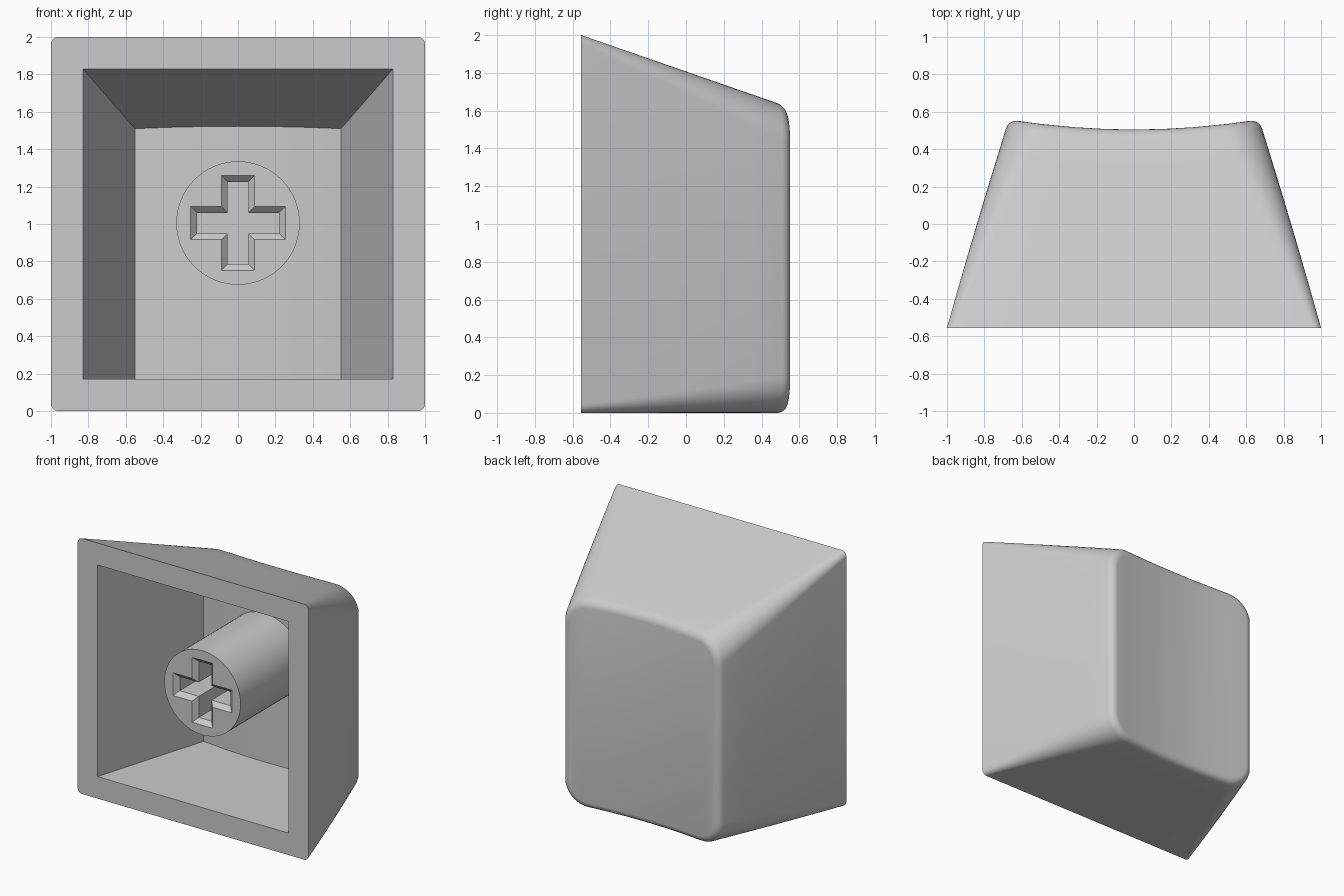
import bpy, bmesh, math
from mathutils import Matrix

cube = bpy.data.objects.get("Cube")
if cube:
    bpy.data.objects.remove(cube, do_unlink=True)

FRONT, BACK = -0.555, 0.555
TAPER_X, TAPER_Z = 0.298, 0.347
DISH = 0.122          # curvature of the concave face
STEM_Z = 1.005

grey = bpy.data.materials.new("light grey plastic")
grey.use_nodes = True
grey.diffuse_color = (0.6, 0.6, 0.6, 1)
grey.node_tree.nodes["Principled BSDF"].inputs["Base Color"].default_value = (0.6, 0.6, 0.6, 1)


def make_object(name, bm):
    bmesh.ops.recalc_face_normals(bm, faces=bm.faces)
    mesh = bpy.data.meshes.new(name)
    bm.to_mesh(mesh)
    bm.free()
    mesh.materials.append(grey)
    obj = bpy.data.objects.new(name, mesh)
    bpy.context.collection.objects.link(obj)
    return obj


def ring(y, wall, radius, steps, bend, inset=0.0, edge_steps=6):
    """Rounded rectangle across y: matching upper and lower rows of points."""
    d = y - FRONT
    hx = 1 - wall - TAPER_X * d - inset
    low, high = wall + inset, 2 - wall - TAPER_Z * d - inset
    cx = hx - radius
    # half outline as (x, drop from the edge)
    arc = []
    for k in range(steps + 1):
        a = math.pi / 2 * k / max(steps, 1)
        arc.append((cx + radius * math.cos(a), radius * (1 - math.sin(a))))
    if steps == 0:
        arc = [(hx, 0)]
    flat = [(cx * (1 - 2 * k / edge_steps), 0) for k in range(1, edge_steps)]
    half = arc + flat + [(-x, drop) for x, drop in reversed(arc)]
    upper, lower = [], []
    for x, drop in half:
        dy = bend * DISH * (x * x - 0.41)
        upper.append((x, y + dy, high - drop - TAPER_Z * dy))
        lower.append((x, y + dy, low + drop))
    return upper + lower[::-1]


def loft(name, rings):
    bm = bmesh.new()
    rows = [[bm.verts.new(p) for p in r] for r in rings]
    n = len(rows[0])
    for a, b in zip(rows, rows[1:]):
        for i in range(n):
            j = (i + 1) % n
            bm.faces.new((a[i], a[j], b[j], b[i]))
    # close both ends with strips between the upper and lower rows
    for r in (rows[0], rows[-1]):
        for i in range(n // 2 - 1):
            bm.faces.new((r[i], r[i + 1], r[n - 2 - i], r[n - 1 - i]))
    return make_object(name, bm)


def cut(target, cutter):
    mod = target.modifiers.new("cut", 'BOOLEAN')
    mod.operation = 'DIFFERENCE'
    mod.solver = 'EXACT'
    mod.object = cutter
    cutter.hide_render = True
    bpy.context.view_layer.objects.active = target
    bpy.ops.object.modifier_apply(modifier=mod.name)
    bpy.data.objects.remove(cutter, do_unlink=True)


def smooth(obj, degrees):
    bpy.ops.object.select_all(action='DESELECT')
    obj.select_set(True)
    bpy.context.view_layer.objects.active = obj
    bpy.ops.object.shade_smooth_by_angle(angle=math.radians(degrees))


# Shell: tapered body whose corners widen toward the dished, filleted back
fillet = 0.05
side_end = BACK - fillet
rings = []
for k in range(6):
    t = k / 6
    rings.append(ring(FRONT + (side_end - FRONT) * t, 0, 0.04 + 0.15 * t, 8, t))
for k in range(6):
    a = math.pi / 2 * k / 5
    inset = fillet * (1 - math.cos(a))
    rings.append(ring(side_end + fillet * math.sin(a), 0, 0.19 - inset, 8, 1, inset))
shell = loft("keycap_shell", rings)

# Hollow: tapered cavity with a floor that follows the dish
cavity = loft("cavity_cutter", [ring(FRONT - 0.1, 0.172, 0, 0, 0),
                                ring(BACK - 0.18, 0.172, 0, 0, 1)])
cut(shell, cavity)
smooth(shell, 30)

# Stem: round post rising from the cavity floor
stem_front, stem_back = -0.44, 0.4
bm = bmesh.new()
bmesh.ops.create_cone(bm, cap_ends=True, segments=64, radius1=0.33, radius2=0.33,
                      depth=stem_back - stem_front)
bmesh.ops.transform(bm, verts=bm.verts, matrix=Matrix.Translation(
    (0, (stem_front + stem_back) / 2, STEM_Z)) @ Matrix.Rotation(math.pi / 2, 4, 'X'))
stem = make_object("stem", bm)


# Socket: cross-shaped hole with a chamfered mouth
def cross(y, grow):
    arm, half = 0.22 + grow, 0.055 + grow
    quarter = [(arm, -half), (arm, half), (half, half)]
    points = []
    for k in range(4):
        c, s = round(math.cos(k * math.pi / 2)), round(math.sin(k * math.pi / 2))
        points += [(x * c - z * s, y, STEM_Z + x * s + z * c) for x, z in quarter]
    return points


bm = bmesh.new()
rows = [[bm.verts.new(p) for p in cross(stem_front + dy, grow)]
        for dy, grow in ((-0.05, 0.034), (0, 0.034), (0.034, 0), (0.5, 0))]
for a, b in zip(rows, rows[1:]):
    for i in range(len(a)):
        j = (i + 1) % len(a)
        bm.faces.new((a[i], a[j], b[j], b[i]))
bm.faces.new(rows[0])
bm.faces.new(rows[-1])
cut(stem, make_object("socket_cutter", bm))
smooth(stem, 30)
